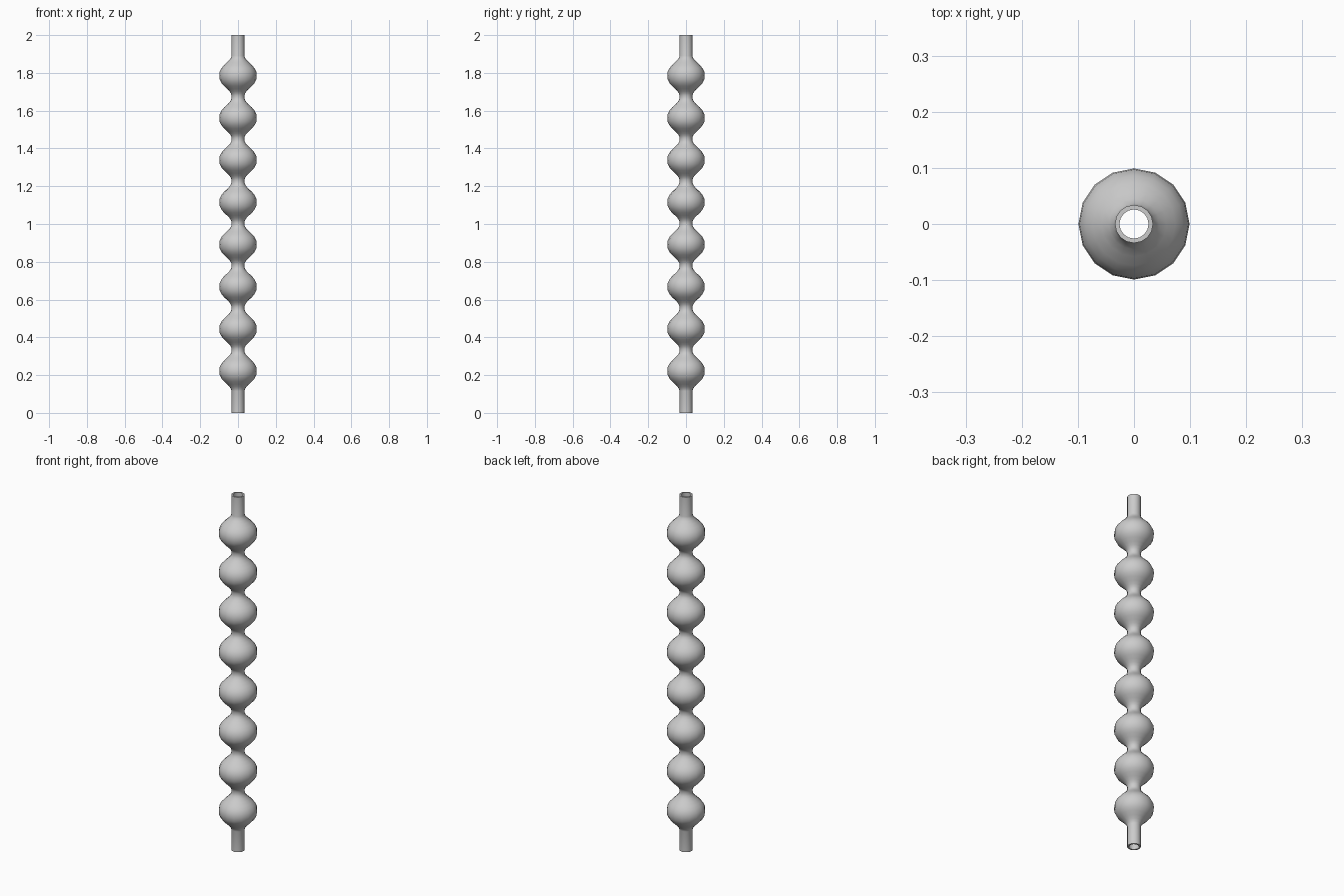
import bpy, bmesh, math

if "Cube" in bpy.data.objects:
    bpy.data.objects.remove(bpy.data.objects["Cube"])

SIDES = 16
BULBS = 8
FIRST, STEP = 0.221, 0.2235
WALL = 0.008
TUBE_R = 0.034

# Half profile of one bulb: (distance from bulb centre, radius)
HALF = [(0, 0.099), (0.02, 0.097), (0.04, 0.087), (0.055, 0.074),
        (0.07, 0.058), (0.083, 0.045), (0.095, 0.037), (0.105, TUBE_R)]

# Full outer profile: plain tube ends with a row of bulbs between
outer = [(TUBE_R, 0.0)]
for i in range(BULBS):
    zc = FIRST + i * STEP
    outer += [(r, zc - d) for d, r in reversed(HALF)]
    outer += [(r, zc + d) for d, r in HALF[1:]]
outer.append((TUBE_R, 2.0))

# Inner wall follows the bulbs, closing the loop into a hollow shell
inner = [(r - WALL, z) for r, z in reversed(outer)]
loop = outer + inner

# Lathe the closed loop around z
bm = bmesh.new()
rings = []
for s in range(SIDES):
    a = 2 * math.pi * s / SIDES
    rings.append([bm.verts.new((r * math.cos(a), r * math.sin(a), z)) for r, z in loop])
n = len(loop)
for s in range(SIDES):
    a, b = rings[s], rings[(s + 1) % SIDES]
    for k in range(n):
        m = (k + 1) % n
        bm.faces.new((a[k], b[k], b[m], a[m]))
bmesh.ops.recalc_face_normals(bm, faces=bm.faces)

mesh = bpy.data.meshes.new("bulbed_tube")
bm.to_mesh(mesh)
bm.free()
tube = bpy.data.objects.new("bulbed_tube", mesh)
bpy.context.collection.objects.link(tube)

# Smooth walls, crisp end rims
bpy.context.view_layer.objects.active = tube
tube.select_set(True)
bpy.ops.object.shade_smooth_by_angle(angle=math.radians(40))
